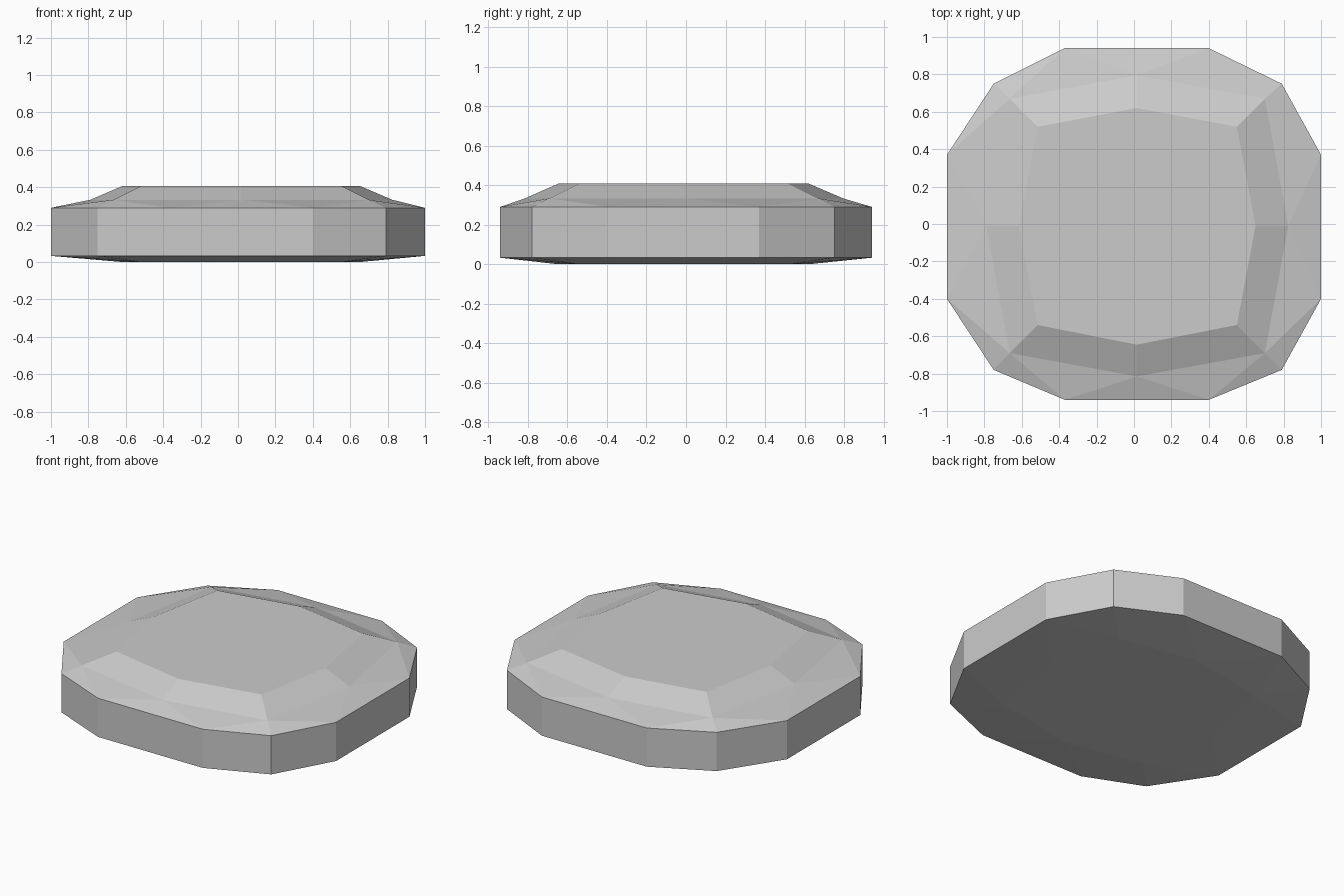
import bpy, bmesh

if "Cube" in bpy.data.objects:
    bpy.data.objects.remove(bpy.data.objects["Cube"])

# Plan outlines, counter-clockwise from the front side
outer = [(-.37, -.94), (.40, -.94), (.79, -.78), (1, -.40), (1, .37), (.79, .75),
         (.40, .94), (-.37, .94), (-.75, .75), (-1, .37), (-1, -.40), (-.75, -.78)]
mid = [(.015, -.815), (.70, -.69), (.825, -.01), (.70, .67),
       (.015, .795), (-.665, .67), (-.79, -.01), (-.665, -.69)]
inner = [(.015, -.645), (.55, -.54), (.65, -.01), (.55, .52),
         (.015, .62), (-.515, .52), (-.615, -.01), (-.515, -.54)]

bm = bmesh.new()


def ring(points, z):
    return [bm.verts.new((x, y, z)) for x, y in points]


def wall(low, high):
    n = len(low)
    for i in range(n):
        j = (i + 1) % n
        bm.faces.new((low[i], low[j], high[j], high[i]))


def facets(big, small):
    # Joins a 12-sided ring to an 8-sided ring with triangles, side by side
    for k in range(4):
        a, b, c, d = (big[(3 * k + i) % 12] for i in range(4))
        m, corner, m2 = (small[(2 * k + i) % 8] for i in range(3))
        for f in ((a, b, m), (b, corner, m), (b, c, corner),
                  (c, d, corner), (d, m2, corner)):
            bm.faces.new(f)


# Rings from the base up to the top face
base = ring(inner, 0)
rim_low = ring(outer, .033)
rim_high = ring(outer, .29)
shoulder = ring(mid, .333)
top = ring(inner, .408)

bm.faces.new(base)
facets(rim_low, base)
wall(rim_low, rim_high)
facets(rim_high, shoulder)
wall(shoulder, top)
bm.faces.new(top)
bmesh.ops.recalc_face_normals(bm, faces=bm.faces[:])

mesh = bpy.data.meshes.new("faceted_stone_slab")
bm.to_mesh(mesh)
bm.free()
obj = bpy.data.objects.new("faceted_stone_slab", mesh)
bpy.context.collection.objects.link(obj)
